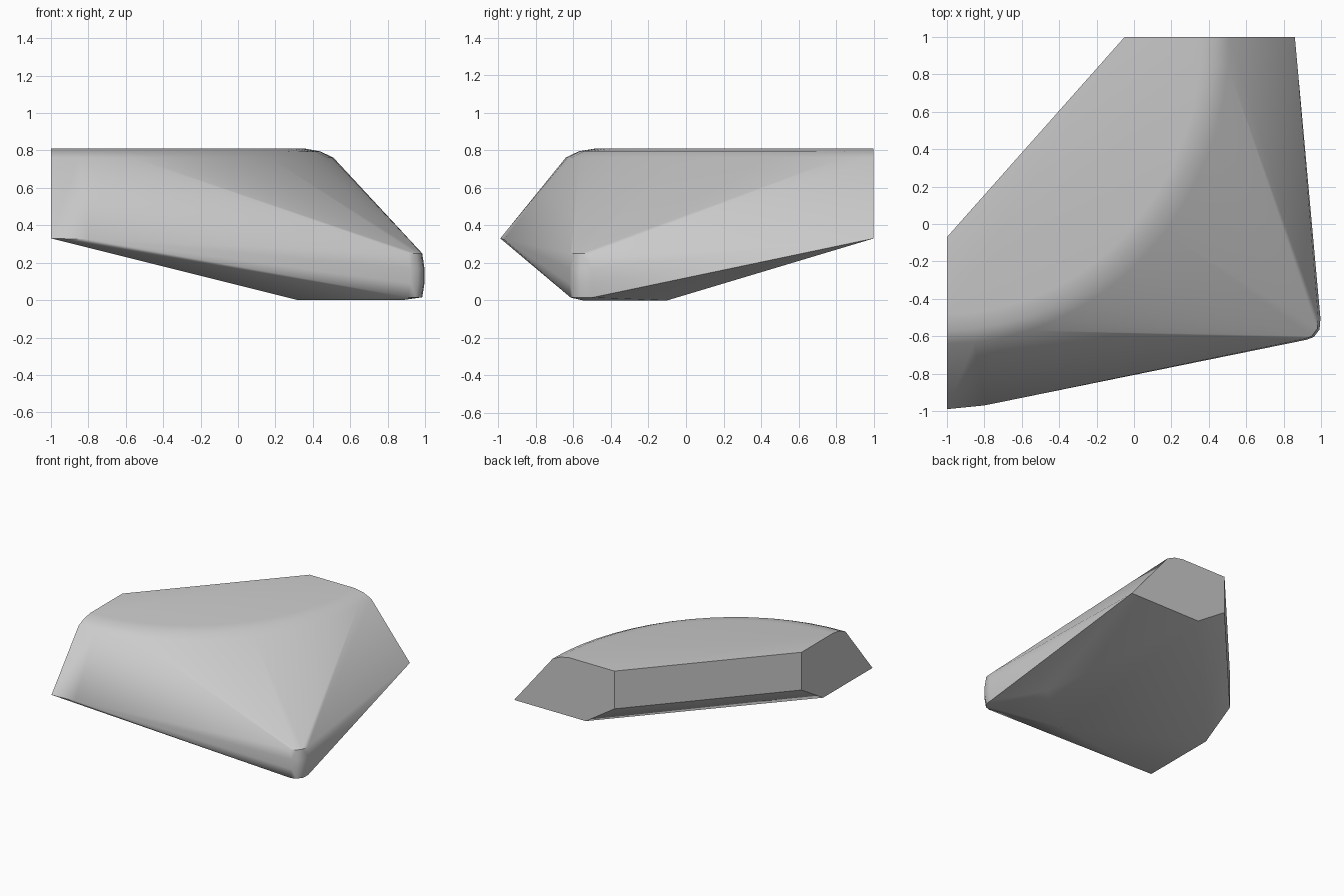
import bpy, bmesh
from math import sin, cos, pi, radians

cube = bpy.data.objects.get("Cube")
if cube:
    bpy.data.objects.remove(cube, do_unlink=True)

grey = bpy.data.materials.new("plain grey")
grey.use_nodes = True
colour = (0.6, 0.6, 0.6, 1)
grey.diffuse_color = colour
grey.node_tree.nodes["Principled BSDF"].inputs["Base Color"].default_value = colour


def rim_arc(rx, ry, z, steps=16):
    """Quarter ellipse about the inner back corner, joining both end faces."""
    angles = [i / steps * pi / 2 for i in range(steps + 1)]
    return [(-1 + rx * sin(a), 1 - ry * cos(a), z) for a in angles]


# Rounded shoulder of the top
points = rim_arc(1.36, 1.48, 0.81) + rim_arc(1.44, 1.57, 0.795) + rim_arc(1.51, 1.64, 0.762)

# Left end and right end, with the chamfered inner wall between them
for z in (0.81, 0.5):
    points += [(-1, -0.07, z), (-0.05, 1, z)]
points += [(-1, -0.35, 0.33), (-1, -0.99, 0.33), (-0.8, -0.97, 0.325)]
points += [(0.21, 1, 0.33), (0.86, 1, 0.33)]

# Blunt rounded corner post
for z, grow in ((0.25, 0), (0.17, 0.012), (0.09, 0.012), (0.015, 0)):
    for x, y in ((0.91, -0.615), (0.95, -0.6), (0.98, -0.56), (0.985, -0.5)):
        points.append((x + grow, y - grow / 3, z))

# Foot of the underside
points += [(0.32, -0.45, 0), (0.77, -0.1, 0), (0.88, -0.55, 0)]

# Wrap all sections in one closed convex body
bm = bmesh.new()
for p in points:
    bm.verts.new(p)
hull = bmesh.ops.convex_hull(bm, input=bm.verts)
spare = {v for v in hull["geom_interior"] + hull["geom_unused"]
         if isinstance(v, bmesh.types.BMVert)}
bmesh.ops.delete(bm, geom=list(spare), context="VERTS")
bmesh.ops.dissolve_limit(bm, angle_limit=radians(0.5), verts=bm.verts, edges=bm.edges)
bmesh.ops.recalc_face_normals(bm, faces=bm.faces)

mesh = bpy.data.meshes.new("corner_body")
bm.to_mesh(mesh)
bm.free()
mesh.materials.append(grey)
body = bpy.data.objects.new("corner_body", mesh)
bpy.context.collection.objects.link(body)

# Smooth the shoulder, keep the outer edges crisp
bpy.ops.object.select_all(action="DESELECT")
body.select_set(True)
bpy.context.view_layer.objects.active = body
bpy.ops.object.shade_smooth_by_angle(angle=radians(35))
